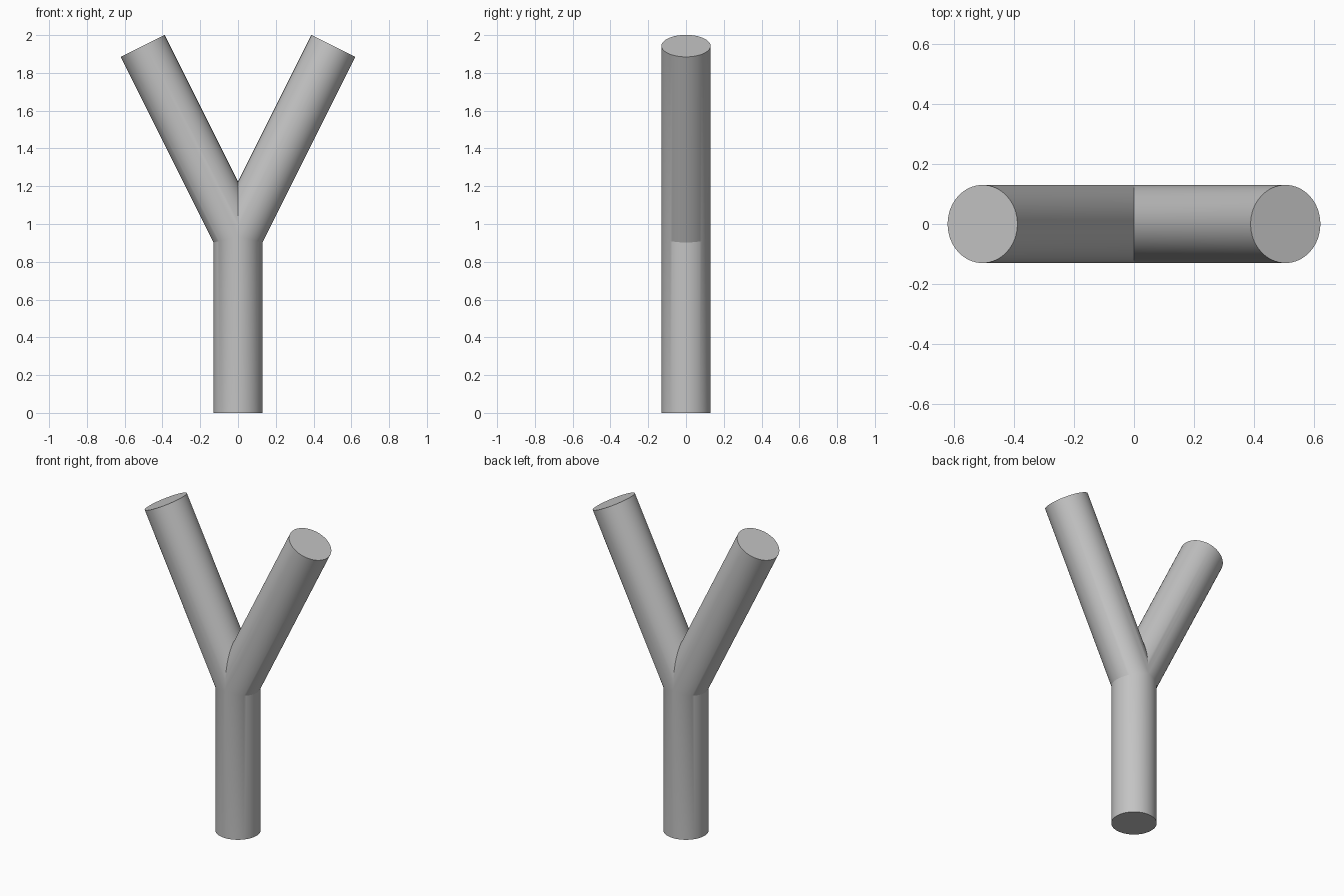
import bpy, bmesh, math
from mathutils import Vector

cube = bpy.data.objects.get("Cube")
if cube:
    bpy.data.objects.remove(cube, do_unlink=True)

RADIUS = 0.13
SEGMENTS = 64
FORK_Z = 0.933
TILT = math.atan(0.5)
TIP = Vector((0.505, 0, 1.943))

grey = bpy.data.materials.new("plain grey")
grey.use_nodes = True
colour = (0.55, 0.55, 0.55, 1)
grey.diffuse_color = colour
grey.node_tree.nodes["Principled BSDF"].inputs["Base Color"].default_value = colour

bm = bmesh.new()


def ring(centre, tilt, stretch=1.0):
    """Circle leaning towards +x, stretched across the lean for a mitre."""
    across = Vector((math.cos(tilt), 0, -math.sin(tilt))) * RADIUS * stretch
    depth = Vector((0, RADIUS, 0))
    angles = [math.tau * i / SEGMENTS for i in range(SEGMENTS)]
    return [bm.verts.new(centre + across * math.cos(a) + depth * math.sin(a)) for a in angles]


# Bent tube: trunk, mitred bend, one branch
rings = [
    ring(Vector((0, 0, 0)), 0),
    ring(Vector((0, 0, FORK_Z)), TILT / 2, 1 / math.cos(TILT / 2)),
    ring(TIP, TILT),
]
for low, high in zip(rings, rings[1:]):
    for i in range(SEGMENTS):
        j = (i + 1) % SEGMENTS
        bm.faces.new((low[i], low[j], high[j], high[i]))
bm.faces.new(list(reversed(rings[0])))
bm.faces.new(rings[-1])

# Keep the left half and mirror it into a fork
bmesh.ops.bisect_plane(bm, geom=bm.verts[:] + bm.edges[:] + bm.faces[:], dist=1e-5,
                       plane_co=(0, 0, 0), plane_no=(1, 0, 0), clear_inner=True)
half = bm.verts[:] + bm.edges[:] + bm.faces[:]
copy = bmesh.ops.duplicate(bm, geom=half)["geom"]
for v in copy:
    if isinstance(v, bmesh.types.BMVert):
        v.co.x = -v.co.x
bmesh.ops.remove_doubles(bm, verts=bm.verts[:], dist=1e-4)
bmesh.ops.recalc_face_normals(bm, faces=bm.faces[:])

mesh = bpy.data.meshes.new("forked_pipe")
bm.to_mesh(mesh)
bm.free()
mesh.materials.append(grey)
pipe = bpy.data.objects.new("forked_pipe", mesh)
bpy.context.collection.objects.link(pipe)

# Smooth tubes with crisp caps and joints
bpy.ops.object.select_all(action="DESELECT")
pipe.select_set(True)
bpy.context.view_layer.objects.active = pipe
bpy.ops.object.shade_smooth_by_angle(angle=math.radians(20))
